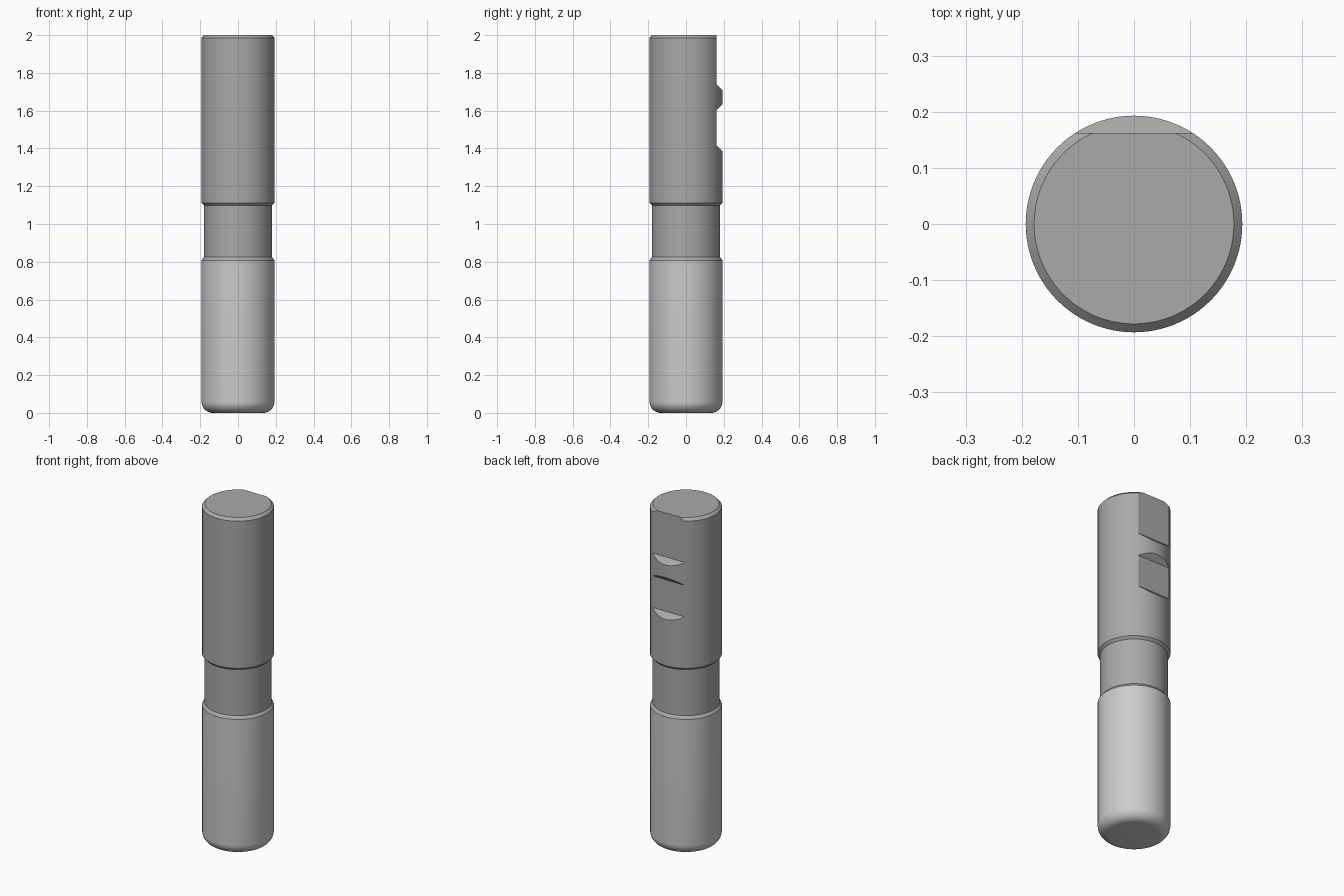
import bpy, bmesh, math

if "Cube" in bpy.data.objects:
    bpy.data.objects.remove(bpy.data.objects["Cube"])

R = 0.193        # body radius
NECK = 0.18      # relieved neck radius
FLAT_Y = 0.162   # depth of the clamping flats
SEGMENTS = 96


def add_mesh(name, bm):
    bmesh.ops.recalc_face_normals(bm, faces=bm.faces[:])
    mesh = bpy.data.meshes.new(name)
    bm.to_mesh(mesh)
    bm.free()
    obj = bpy.data.objects.new(name, mesh)
    bpy.context.collection.objects.link(obj)
    return obj


def lathe(name, profile):
    """Revolve (radius, z) points around z and close both ends."""
    bm = bmesh.new()
    rings = []
    for r, z in profile:
        rings.append([bm.verts.new((r * math.cos(a), r * math.sin(a), z))
                      for a in (2 * math.pi * i / SEGMENTS for i in range(SEGMENTS))])
    for low, high in zip(rings, rings[1:]):
        for i in range(SEGMENTS):
            j = (i + 1) % SEGMENTS
            bm.faces.new((low[i], low[j], high[j], high[i]))
    bm.faces.new(rings[0])
    bm.faces.new(rings[-1])
    return add_mesh(name, bm)


def prism(name, profile, half_width):
    """Extrude (y, z) points along x."""
    bm = bmesh.new()
    face = bm.faces.new([bm.verts.new((-half_width, y, z)) for y, z in profile])
    new = bmesh.ops.extrude_face_region(bm, geom=[face])["geom"]
    verts = [v for v in new if isinstance(v, bmesh.types.BMVert)]
    bmesh.ops.translate(bm, verts=verts, vec=(2 * half_width, 0, 0))
    return add_mesh(name, bm)


def smooth(obj):
    bpy.ops.object.select_all(action='DESELECT')
    obj.select_set(True)
    bpy.context.view_layer.objects.active = obj
    bpy.ops.object.shade_smooth_by_angle(angle=math.radians(25))


def paint(obj, grey):
    mat = bpy.data.materials.new(obj.name + "_grey")
    mat.diffuse_color = (grey, grey, grey, 1)
    mat.use_nodes = True
    mat.node_tree.nodes["Principled BSDF"].inputs["Base Color"].default_value = mat.diffuse_color
    obj.data.materials.append(mat)


# Cutting end with rounded bottom corner
corner = 0.06
arc = [(R - corner + corner * math.sin(a), corner - corner * math.cos(a))
       for a in (math.pi / 2 * i / 10 for i in range(11))]
cutting_end = lathe("cutting_end", arc + [(R, 0.808)])

# Shank with relieved neck and chamfered top
shank = lathe("shank", [(R, 0.808), (NECK, 0.825), (NECK, 1.098), (R, 1.112),
                        (R, 1.985), (0.178, 2.0)])

# Two clamping flats on the back, ending in 45 degree ramps
out = 0.25
ramp = out - FLAT_Y
cutters = [
    prism("upper_flat_cutter", [(FLAT_Y, 1.74), (out, 1.74 - ramp),
                                (out, 2.1), (FLAT_Y, 2.1)], 0.3),
    prism("lower_flat_cutter", [(FLAT_Y, 1.417), (out, 1.417 - ramp),
                                (out, 1.604 + ramp), (FLAT_Y, 1.604)], 0.3),
]
bpy.context.view_layer.objects.active = shank
for cutter in cutters:
    mod = shank.modifiers.new(cutter.name, 'BOOLEAN')
    mod.operation = 'DIFFERENCE'
    mod.solver = 'EXACT'
    mod.object = cutter
    bpy.ops.object.modifier_apply(modifier=mod.name)
    bpy.data.objects.remove(cutter)

paint(cutting_end, 0.7)
paint(shank, 0.4)
smooth(cutting_end)
smooth(shank)
